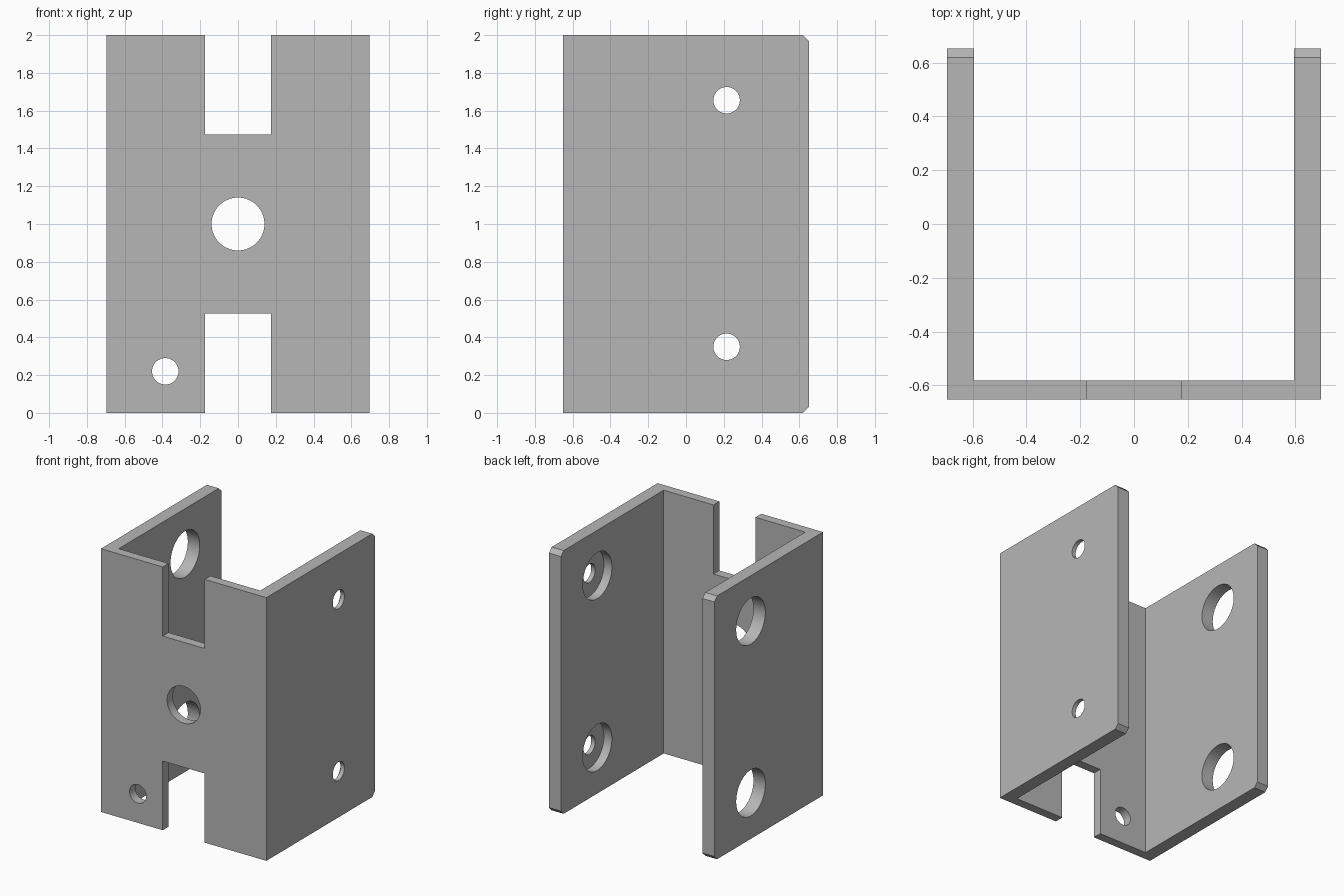
import bpy, bmesh
from mathutils import Matrix, Vector

default = bpy.data.objects.get("Cube")
if default:
    bpy.data.objects.remove(default, do_unlink=True)

HALF_W, HALF_D, HEIGHT = 0.695, 0.652, 2.0
WALL, PLATE, CHAMFER = 0.1, 0.07, 0.033
HOLE_Y, HOLE_ZS = 0.215, (0.35, 1.655)

grey = bpy.data.materials.new("plain grey")
grey.use_nodes = True
colour = (0.47, 0.47, 0.47, 1)
grey.diffuse_color = colour
grey.node_tree.nodes["Principled BSDF"].inputs["Base Color"].default_value = colour


def add_object(name, bm):
    bmesh.ops.recalc_face_normals(bm, faces=bm.faces)
    mesh = bpy.data.meshes.new(name)
    bm.to_mesh(mesh)
    bm.free()
    mesh.materials.append(grey)
    obj = bpy.data.objects.new(name, mesh)
    bpy.context.collection.objects.link(obj)
    return obj


def cylinder(name, centre, radius, length, axis):
    bm = bmesh.new()
    turn = Vector((0, 0, 1)).rotation_difference(Vector(axis)).to_matrix().to_4x4()
    bmesh.ops.create_cone(bm, cap_ends=True, segments=64, radius1=radius, radius2=radius,
                          depth=length, matrix=Matrix.Translation(centre) @ turn)
    return add_object(name, bm)


def box(name, centre, size):
    bm = bmesh.new()
    bmesh.ops.create_cube(bm, size=1, matrix=Matrix.Translation(centre) @ Matrix.Diagonal((*size, 1)))
    return add_object(name, bm)


# U-shaped channel, extruded upwards
inner, plate_back = HALF_W - WALL, -HALF_D + PLATE
right_half = [(-inner, plate_back), (-inner, HALF_D), (-HALF_W, HALF_D), (-HALF_W, -HALF_D)]
profile = right_half + [(-x, y) for x, y in reversed(right_half)]
bm = bmesh.new()
base = bm.faces.new([bm.verts.new((x, y, 0)) for x, y in profile])
extruded = bmesh.ops.extrude_face_region(bm, geom=[base])
bmesh.ops.translate(bm, vec=(0, 0, HEIGHT),
                    verts=[v for v in extruded["geom"] if isinstance(v, bmesh.types.BMVert)])

# Chamfered top and bottom corners at the open back
corners = [e for e in bm.edges
           if all(v.co.y > HALF_D - 0.001 for v in e.verts)
           and abs(e.verts[0].co.z - e.verts[1].co.z) < 0.001]
bmesh.ops.bevel(bm, geom=corners, offset=CHAMFER, offset_type='OFFSET',
                segments=1, affect='EDGES')
bracket = add_object("channel_bracket", bm)

# Front plate slots and holes
front = -HALF_D + PLATE / 2
slot, through = 0.525, 0.2
cutters = [
    box("lower_slot_cutter", (0, front, slot / 2 - 0.1), (0.352, through, slot + 0.2)),
    box("upper_slot_cutter", (0, front, HEIGHT - slot / 2 + 0.1), (0.352, through, slot + 0.2)),
    cylinder("centre_hole_cutter", (0, front, HEIGHT / 2), 0.14, through, (0, 1, 0)),
    cylinder("corner_hole_cutter", (-0.385, front, 0.22), 0.07, through, (0, 1, 0)),
]

# Side wall holes: wide on the right, narrow and counterbored on the left
for z in HOLE_ZS:
    cutters += [
        cylinder("access_hole_cutter", (-HALF_W, HOLE_Y, z), 0.175, 0.4, (1, 0, 0)),
        cylinder("screw_hole_cutter", (HALF_W, HOLE_Y, z), 0.07, 0.4, (1, 0, 0)),
        cylinder("counterbore_cutter", (inner + 0.067 - 0.1, HOLE_Y, z), 0.175, 0.2, (1, 0, 0)),
    ]

bpy.ops.object.select_all(action='DESELECT')
bpy.context.view_layer.objects.active = bracket
bracket.select_set(True)
for cutter in cutters:
    cutter.hide_render = True
    cut = bracket.modifiers.new(cutter.name, 'BOOLEAN')
    cut.operation, cut.solver, cut.object = 'DIFFERENCE', 'EXACT', cutter
    bpy.ops.object.modifier_apply(modifier=cut.name)
    bpy.data.objects.remove(cutter, do_unlink=True)

bpy.ops.object.shade_smooth_by_angle()
